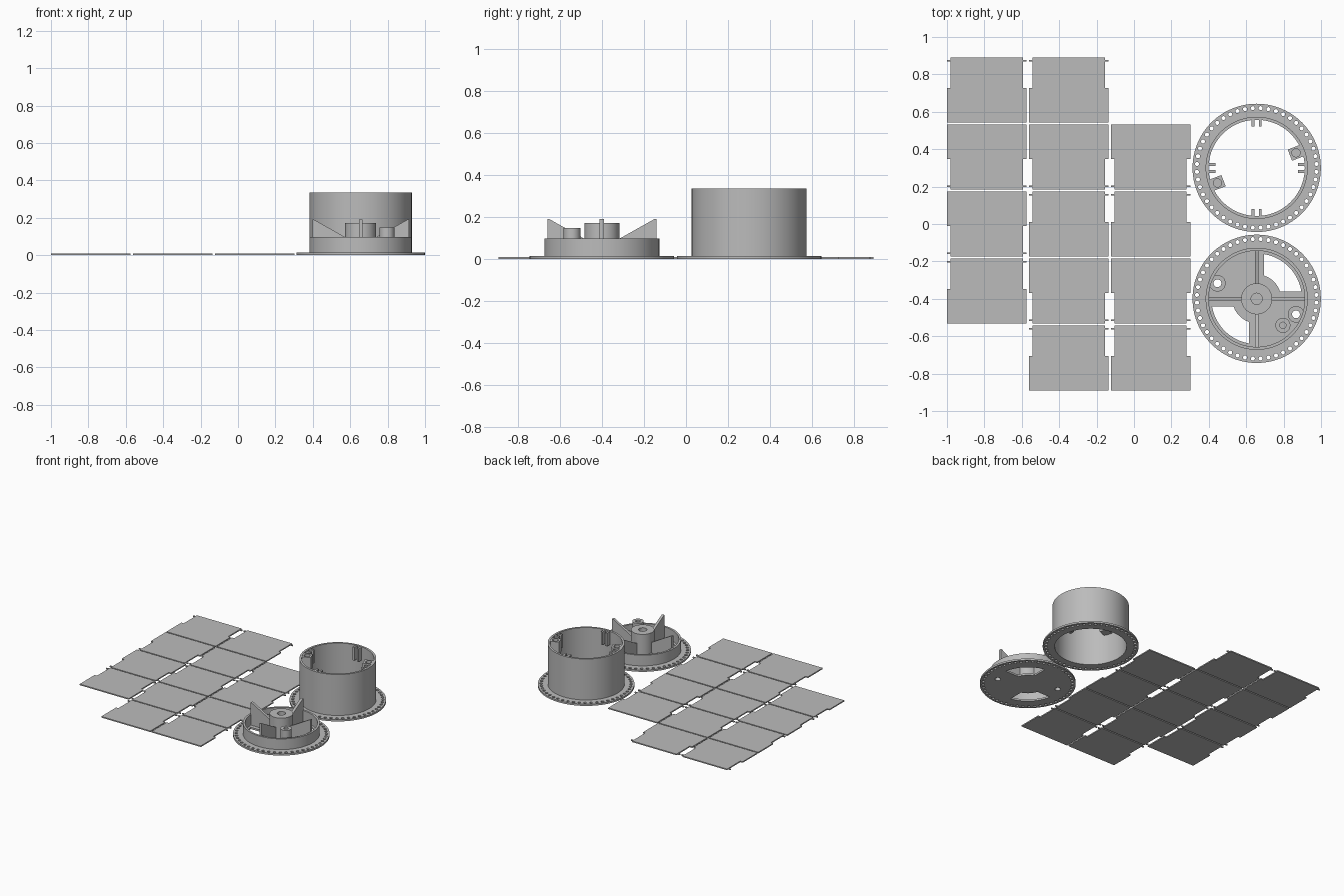
import bpy, bmesh, math
from mathutils import Matrix

if "Cube" in bpy.data.objects:
    bpy.data.objects.remove(bpy.data.objects["Cube"])

grey = bpy.data.materials.new("light_grey")
grey.diffuse_color = (0.5, 0.5, 0.5, 1)
grey.use_nodes = True
grey.node_tree.nodes["Principled BSDF"].inputs["Base Color"].default_value = grey.diffuse_color


def circle(r, x=0, y=0, n=96):
    return [(x + r * math.cos(2 * math.pi * i / n),
             y + r * math.sin(2 * math.pi * i / n)) for i in range(n)]


def rect(x0, x1, y0, y1):
    return [(x0, y0), (x1, y0), (x1, y1), (x0, y1)]


def plate(name, loops, z0, z1, matrix=Matrix()):
    """Extrude a filled outline (later loops cut holes) from z0 to z1."""
    cu = bpy.data.curves.new(name, 'CURVE')
    cu.dimensions = '2D'
    cu.fill_mode = 'BOTH'
    cu.extrude = (z1 - z0) / 2
    for loop in loops:
        sp = cu.splines.new('POLY')
        sp.points.add(len(loop) - 1)
        for p, (x, y) in zip(sp.points, loop):
            p.co = (x, y, 0, 1)
        sp.use_cyclic_u = True
    ob = bpy.data.objects.new(name, cu)
    bpy.context.collection.objects.link(ob)
    bpy.ops.object.select_all(action='DESELECT')
    bpy.context.view_layer.objects.active = ob
    ob.select_set(True)
    bpy.ops.object.convert(target='MESH')
    ob = bpy.context.object
    ob.data.transform(matrix @ Matrix.Translation((0, 0, (z0 + z1) / 2)))
    bm = bmesh.new()
    bm.from_mesh(ob.data)
    bmesh.ops.remove_doubles(bm, verts=bm.verts, dist=1e-5)
    bmesh.ops.recalc_face_normals(bm, faces=bm.faces)
    bm.to_mesh(ob.data)
    bm.free()
    ob.data.materials.clear()
    ob.data.materials.append(grey)
    bpy.ops.object.shade_smooth_by_angle(angle=math.radians(30))
    return ob


# Flaps: wide half, narrow half and a pair of hinge pins near the narrow end
half = [(0.213, -0.1745), (0.213, 0.01), (0.193, 0.01), (0.193, 0.152),
        (0.213, 0.152), (0.213, 0.161), (0.193, 0.161), (0.193, 0.1745)]
flap = half + [(-x, y) for x, y in reversed(half)]
columns = [(-0.787, 0, (1, -1, -1, 1)),
           (-0.349, 0, (1, -1, 1, -1, 1)),
           (0.089, 1, (-1, 1, -1, 1))]
for cx, first_row, flips in columns:
    for i, s in enumerate(flips):
        cy = 0.717 - 0.3585 * (first_row + i)
        turn = Matrix.Rotation(0 if s > 0 else math.pi, 4, 'Z')
        plate("flap", [flap], 0, 0.009, Matrix.Translation((cx, cy, 0)) @ turn)

# Ring of flap holes shared by both flanges
HOLES = 48
pin_holes = [circle(0.011, 0.32 * math.cos(a), 0.32 * math.sin(a), 12)
             for a in (2 * math.pi * (k + 0.5) / HOLES for k in range(HOLES))]
quarter_turns = [Matrix.Rotation(k * math.pi / 2, 4, 'Z') for k in range(4)]

# Drum
drum = Matrix.Translation((0.656, 0.3, 0))
plate("drum_flange", [circle(0.343), circle(0.257)] + pin_holes, 0, 0.014, drum)
plate("drum_wall", [circle(0.273), circle(0.257)], 0.013, 0.335, drum)
for q in quarter_turns:
    for s in (-1, 1):
        plate("drum_guide", [rect(0.22, 0.262, s * 0.019 - 0.008, s * 0.019 + 0.008)],
              0.23, 0.333, drum @ q)
for a in (21, 201):
    m = drum @ Matrix.Rotation(math.radians(a), 4, 'Z')
    block = rect(0.19, 0.26, -0.032, 0.032)
    plate("screw_block", [block, circle(0.022, 0.225, 0, 24)], 0.26, 0.333, m)
    plate("screw_block_base", [block], 0.23, 0.26, m)

# Cap floor with two quarter windows and two screw holes
cap = Matrix.Translation((0.656, -0.4, 0))


def arc(r, inset, flip):
    a = math.asin(inset / r)
    angles = [a + (math.pi / 2 - 2 * a) * i / 20 for i in range(21)]
    return [(flip * r * math.cos(t), flip * r * math.sin(t)) for t in angles]


windows = [arc(0.242, 0.04, s) + arc(0.13, 0.04, s)[::-1] for s in (1, -1)]
screws = [(-0.21, 0.083), (0.21, -0.083)]
plate("cap_floor", [circle(0.343)] + pin_holes + windows
      + [circle(0.021, x, y, 24) for x, y in screws], 0, 0.014, cap)
plate("cap_rim", [circle(0.273), circle(0.257)], 0.013, 0.098, cap)
for x, y in screws:
    plate("screw_boss", [circle(0.044, x, y, 32), circle(0.021, x, y, 24)], 0.013, 0.06, cap)

# Magnet post with a blind hole
plate("post_base", [circle(0.04, 0.14, -0.142, 32)], 0.013, 0.1, cap)
plate("post_top", [circle(0.04, 0.14, -0.142, 32), circle(0.017, 0.14, -0.142, 24)],
      0.1, 0.147, cap)

# Centre hub with a blind shaft hole
plate("hub_base", [circle(0.083, n=64)], 0.013, 0.09, cap)
plate("hub_top", [circle(0.083, n=64), circle(0.03, n=32)], 0.09, 0.172, cap)

# Cross ribs rising to fins at the rim
fin = [(0.07, 0.012), (0.259, 0.012), (0.259, 0.19), (0.249, 0.19), (0.085, 0.098), (0.07, 0.098)]
upright = Matrix.Rotation(math.pi / 2, 4, 'X')
for q in quarter_turns:
    plate("rib_fin", [fin], -0.01, 0.01, cap @ q @ upright)
